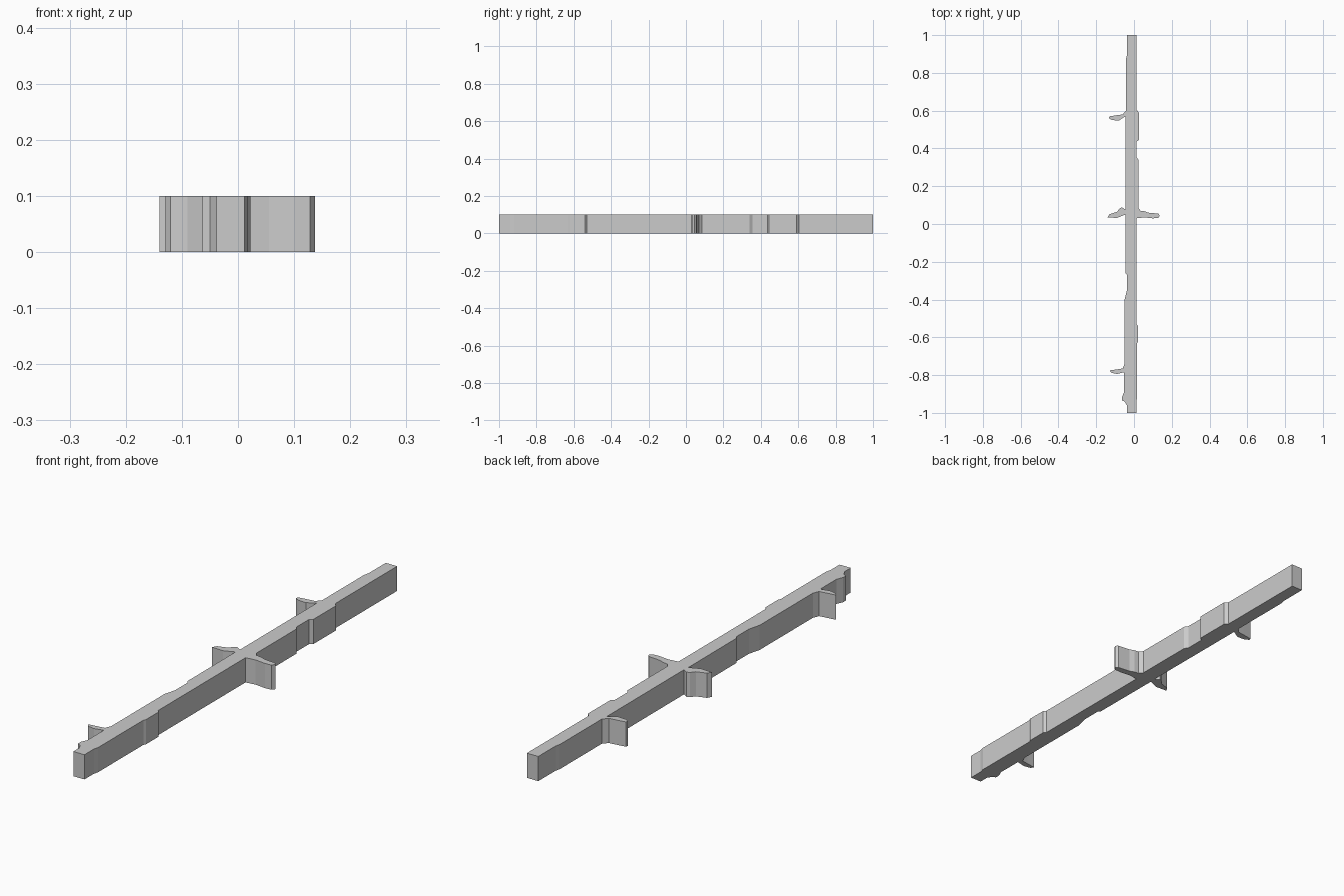
import bpy
import bmesh

HEIGHT = 0.1
UNIT = 0.01  # outline points are given in hundredths

default_cube = bpy.data.objects.get("Cube")
if default_cube:
    bpy.data.objects.remove(default_cube, do_unlink=True)


def make_material(name, colour):
    material = bpy.data.materials.new(name)
    material.use_nodes = True
    material.diffuse_color = colour
    shader = next(node for node in material.node_tree.nodes
                  if node.type == "BSDF_PRINCIPLED")
    shader.inputs["Base Color"].default_value = colour
    return material


def extrude_outline(name, outline, height, material):
    """Raise a closed plan outline into a flat-sided solid on the ground."""
    bm = bmesh.new()
    base = bm.faces.new([bm.verts.new((x * UNIT, y * UNIT, 0))
                         for x, y in outline])
    raised = bmesh.ops.extrude_face_region(bm, geom=[base], use_keep_orig=True)
    top_verts = [item for item in raised["geom"]
                 if isinstance(item, bmesh.types.BMVert)]
    bmesh.ops.translate(bm, verts=top_verts, vec=(0, 0, height))
    bmesh.ops.recalc_face_normals(bm, faces=bm.faces)
    mesh = bpy.data.meshes.new(name)
    bm.to_mesh(mesh)
    bm.free()
    mesh.materials.append(material)
    obj = bpy.data.objects.new(name, mesh)
    bpy.context.collection.objects.link(obj)
    return obj


# Left edge of the wall, front to back: long straight run with shallow pads
left_front = [(1.2, -100), (1.2, -94), (1.7, -92), (1.7, -63), (2.2, -62),
              (2.2, -54), (1.3, -53), (1.3, 3)]
left_arm = [(5.5, 3.5), (10, 3), (12.8, 3.2), (13.7, 4.5), (12.8, 5.5),
            (7.5, 6), (5.5, 6.8), (3.5, 7)]
left_pads = [(2.3, 8.5), (2.3, 34), (1.3, 35.5), (1.3, 43.5), (2.6, 44.5),
             (2.6, 59), (1.3, 60.5), (1.3, 100)]

# Right edge of the wall, back to front, with three short arms
right_back = [(-3.8, 100), (-3.8, 89), (-4.3, 87), (-4.3, 60)]
back_arm = [(-6, 58), (-9, 57.6), (-13, 57), (-13.3, 56), (-11.5, 55),
            (-8, 54.8), (-4.5, 57)]
middle_arm = [(-4.4, 7.5), (-6.3, 8.8), (-7.5, 8.3), (-9, 6.5),
              (-13, 5.2), (-14, 3.5), (-9, 3.2), (-4.6, 5)]
right_steps = [(-4.5, -26), (-3.7, -27), (-3.7, -35), (-5, -40), (-5, -74)]
front_arm = [(-6, -76.5), (-9, -77), (-12.9, -77.5), (-12, -78.8),
             (-9, -79.4), (-5.2, -78.5)]
front_knob = [(-5.2, -89), (-6.3, -91.5), (-6.3, -93.5), (-5, -94),
              (-3.8, -96), (-3.8, -100)]

grey = make_material("light grey", (0.6, 0.6, 0.6, 1))
extrude_outline("wall_with_arms",
                left_front + left_arm + left_pads + right_back + back_arm
                + middle_arm + right_steps + front_arm + front_knob,
                HEIGHT, grey)
